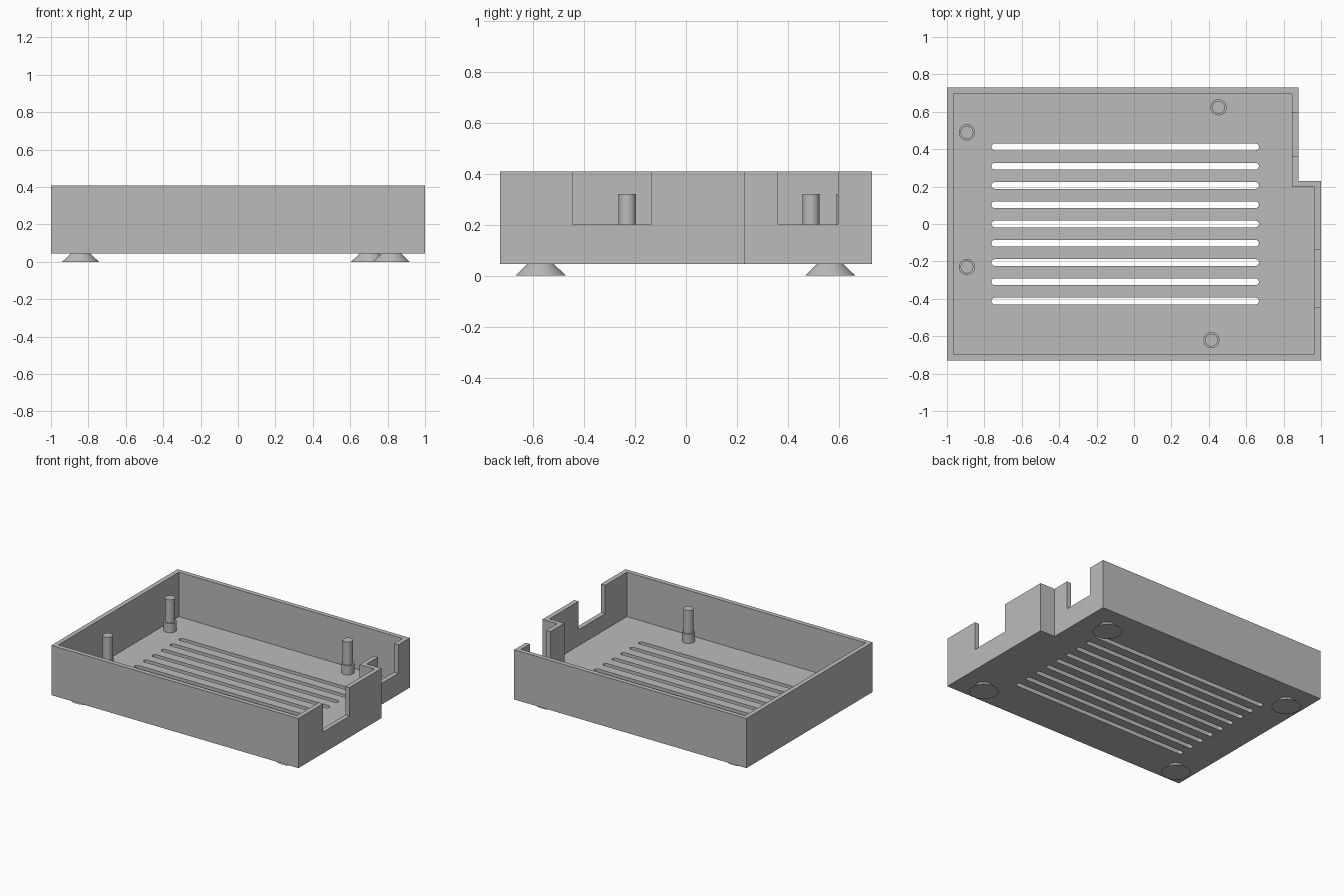
import bpy, bmesh, math

if "Cube" in bpy.data.objects:
    bpy.data.objects.remove(bpy.data.objects["Cube"], do_unlink=True)

BASE, FLOOR, TOP, WALL = 0.045, 0.083, 0.408, 0.034

grey = bpy.data.materials.new("light grey plastic")
grey.use_nodes = True
grey.diffuse_color = (0.5, 0.5, 0.5, 1)
grey.node_tree.nodes["Principled BSDF"].inputs["Base Color"].default_value = (0.5, 0.5, 0.5, 1)


def add_object(name, bm):
    bmesh.ops.recalc_face_normals(bm, faces=bm.faces)
    mesh = bpy.data.meshes.new(name)
    bm.to_mesh(mesh)
    bm.free()
    mesh.materials.append(grey)
    obj = bpy.data.objects.new(name, mesh)
    bpy.context.collection.objects.link(obj)
    return obj


def add_prism(bm, outline, z0, z1):
    """Extrude a flat outline from z0 up to z1."""
    face = bm.faces.new([bm.verts.new((x, y, z0)) for x, y in outline])
    ext = bmesh.ops.extrude_face_region(bm, geom=[face])["geom"]
    verts = [v for v in ext if isinstance(v, bmesh.types.BMVert)]
    bmesh.ops.translate(bm, vec=(0, 0, z1 - z0), verts=verts)


def case_outline(d):
    """L-cornered case outline, inset by d."""
    return [(-1 + d, -0.73 + d), (1 - d, -0.73 + d), (1 - d, 0.231 - d),
            (0.88 - d, 0.231 - d), (0.88 - d, 0.73 - d), (-1 + d, 0.73 - d)]


def slot_outline(x0, x1, y, r, n=8):
    """Long slot with rounded ends."""
    pts = []
    for cx, start in ((x1 - r, -math.pi / 2), (x0 + r, math.pi / 2)):
        for i in range(n + 1):
            a = start + math.pi * i / n
            pts.append((cx + r * math.cos(a), y + r * math.sin(a)))
    return pts


def lathe(name, x, y, profile, sides=48):
    """Closed round part from (radius, height) rings."""
    bm = bmesh.new()
    rings = []
    for r, z in profile:
        rings.append([bm.verts.new((x + r * math.cos(2 * math.pi * i / sides),
                                    y + r * math.sin(2 * math.pi * i / sides), z))
                      for i in range(sides)])
    for a, b in zip(rings, rings[1:]):
        for i in range(sides):
            j = (i + 1) % sides
            bm.faces.new((a[i], a[j], b[j], b[i]))
    bm.faces.new(rings[0])
    bm.faces.new(rings[-1])
    obj = add_object(name, bm)
    bpy.ops.object.select_all(action='DESELECT')
    obj.select_set(True)
    bpy.context.view_layer.objects.active = obj
    bpy.ops.object.shade_smooth_by_angle(angle=math.radians(30))


def cut(target, cutter):
    mod = target.modifiers.new("cut", 'BOOLEAN')
    mod.operation, mod.solver, mod.object = 'DIFFERENCE', 'EXACT', cutter
    bpy.context.view_layer.objects.active = target
    bpy.ops.object.modifier_apply(modifier=mod.name)
    bpy.data.objects.remove(cutter, do_unlink=True)


# Tray body
bm = bmesh.new()
add_prism(bm, case_outline(0), BASE, TOP)
tray = add_object("tray", bm)

# Hollow interior
bm = bmesh.new()
add_prism(bm, case_outline(WALL), FLOOR, TOP + 0.1)
cut(tray, add_object("cavity_cutter", bm))

# Connector openings in the right-hand walls
bm = bmesh.new()
for x0, x1, y0, y1 in ((0.93, 1.1, -0.445, -0.138), (0.81, 0.95, 0.36, 0.596)):
    add_prism(bm, [(x0, y0), (x1, y0), (x1, y1), (x0, y1)], 0.2, TOP + 0.1)
cut(tray, add_object("opening_cutter", bm))

# Vent slots through the floor
bm = bmesh.new()
for i in range(-4, 5):
    add_prism(bm, slot_outline(-0.762, 0.668, i * 0.103, 0.018), 0, 0.12)
cut(tray, add_object("vent_cutter", bm))

# Stepped mounting pegs
for i, (x, y) in enumerate(((-0.893, 0.49), (-0.893, -0.23), (0.452, 0.624), (0.414, -0.621))):
    lathe(f"mounting_peg_{i + 1}", x, y,
          [(0.043, FLOOR - 0.01), (0.043, 0.15), (0.034, 0.15), (0.034, 0.32)])

# Flared feet
for i, (x, y) in enumerate(((-0.842, -0.57), (-0.842, 0.565), (0.82, -0.57), (0.703, 0.565))):
    lathe(f"foot_{i + 1}", x, y, [(0.098, 0), (0.052, BASE), (0.052, BASE + 0.01)])
